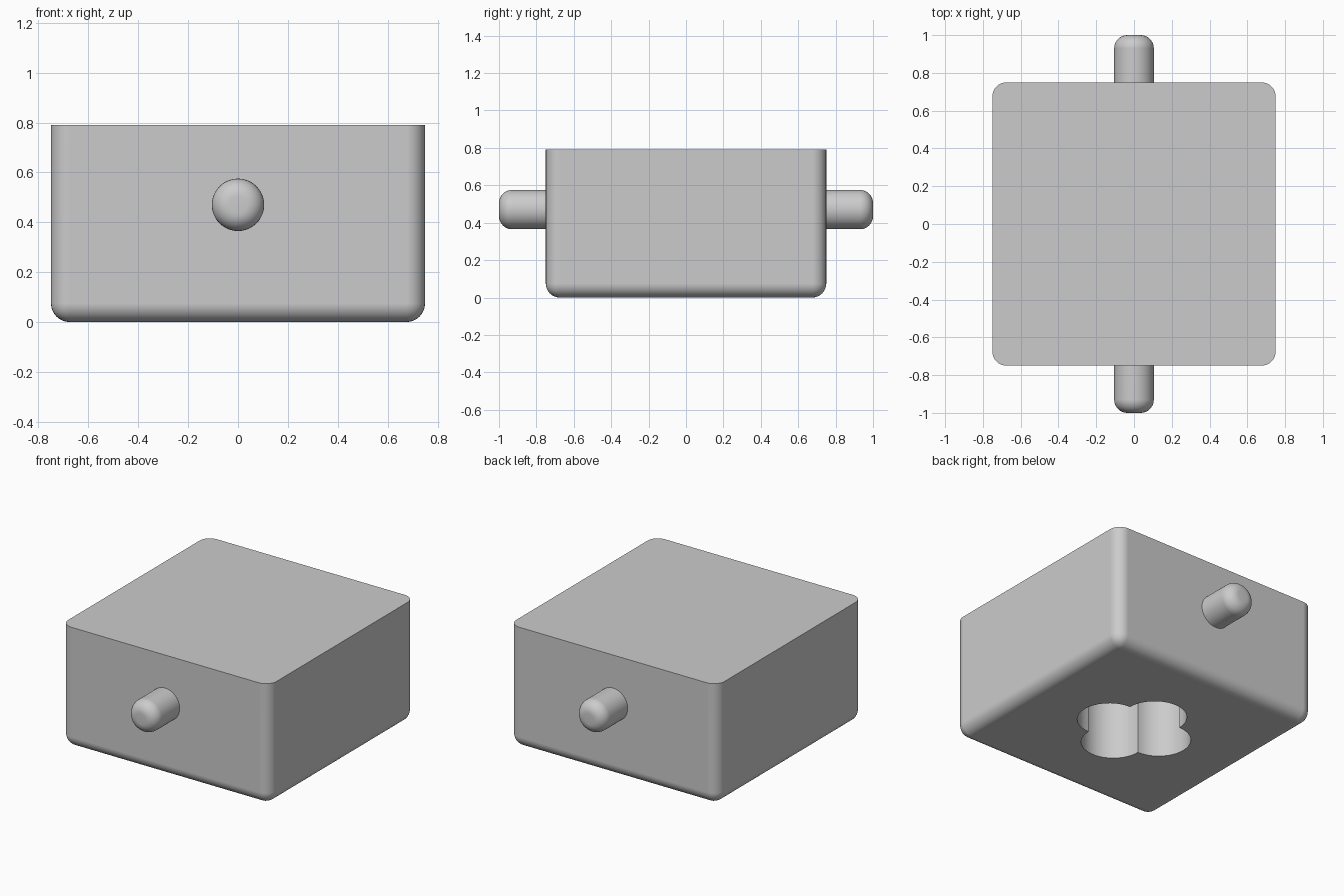
import bpy
import bmesh
from math import sin, cos, pi, radians
from mathutils import Matrix, Vector

HALF, HEIGHT, FILLET = 0.75, 0.79, 0.075
PIN_Z, PIN_R, PIN_FILLET = 0.47, 0.105, 0.07
LOBE, DEPTH = 0.19, 0.4

cube = bpy.data.objects.get("Cube")
if cube:
    bpy.data.objects.remove(cube, do_unlink=True)

grey = bpy.data.materials.new("light grey")
grey.use_nodes = True
colour = (0.6, 0.6, 0.6, 1)
grey.diffuse_color = colour
grey.node_tree.nodes["Principled BSDF"].inputs["Base Color"].default_value = colour


def make_object(name, bm):
    bmesh.ops.recalc_face_normals(bm, faces=bm.faces)
    mesh = bpy.data.meshes.new(name)
    bm.to_mesh(mesh)
    bm.free()
    mesh.materials.append(grey)
    obj = bpy.data.objects.new(name, mesh)
    bpy.context.collection.objects.link(obj)
    return obj


def activate(obj):
    bpy.ops.object.select_all(action="DESELECT")
    obj.select_set(True)
    bpy.context.view_layer.objects.active = obj


def smooth(obj):
    activate(obj)
    bpy.ops.object.shade_smooth_by_angle(angle=radians(30))
    # keep the large flat faces flat beside the fillets
    mod = obj.modifiers.new("flat faces", "WEIGHTED_NORMAL")
    mod.keep_sharp = True


# Block: every edge rounded except the rim of the top
bm = bmesh.new()
bmesh.ops.create_cube(bm, size=1, matrix=Matrix.Translation((0, 0, HEIGHT / 2))
                      @ Matrix.Diagonal((2 * HALF, 2 * HALF, HEIGHT, 1)))
rounded = [e for e in bm.edges if min(v.co.z for v in e.verts) < HEIGHT / 2]
bmesh.ops.bevel(bm, geom=rounded, offset=FILLET, segments=8, profile=0.5,
                affect="EDGES")
block = make_object("block", bm)

# Socket: four-lobed recess cut into the underside
bm = bmesh.new()
outline = []
steps = 24
for lobe in range(4):
    turn = lobe * pi / 2
    centre = Vector((cos(turn), sin(turn), 0)) * LOBE
    for i in range(steps):
        a = turn - pi / 2 + pi * i / steps
        p = centre + Vector((cos(a), sin(a), 0)) * LOBE
        outline.append(bm.verts.new((p.x, p.y, -0.1)))
base = bm.faces.new(outline)
top = bmesh.ops.extrude_face_region(bm, geom=[base])["geom"]
bmesh.ops.translate(bm, verts=[g for g in top if isinstance(g, bmesh.types.BMVert)],
                    vec=(0, 0, DEPTH + 0.1))
cutter = make_object("socket_cutter", bm)
cutter.hide_render = True

cut = block.modifiers.new("socket", "BOOLEAN")
cut.operation = "DIFFERENCE"
cut.solver = "EXACT"
cut.object = cutter
activate(block)
bpy.ops.object.modifier_apply(modifier=cut.name)
bpy.data.objects.remove(cutter, do_unlink=True)
smooth(block)


# Pins: round-ended pegs, lathed about the y axis
def make_pin(name, side):
    bm = bmesh.new()
    core = PIN_R - PIN_FILLET
    profile = [(0, HALF - 0.02), (PIN_R, HALF - 0.02)]
    for i in range(9):
        a = i * pi / 16
        profile.append((core + PIN_FILLET * cos(a),
                        1 - PIN_FILLET + PIN_FILLET * sin(a)))
    profile.append((0, 1))
    verts = [bm.verts.new((r, side * y, PIN_Z)) for r, y in profile]
    edges = [bm.edges.new(pair) for pair in zip(verts, verts[1:])]
    bmesh.ops.spin(bm, geom=verts + edges, cent=(0, 0, PIN_Z), axis=(0, 1, 0),
                   angle=2 * pi, steps=48)
    bmesh.ops.remove_doubles(bm, verts=bm.verts, dist=0.0005)
    smooth(make_object(name, bm))


make_pin("front_pin", -1)
make_pin("back_pin", 1)
